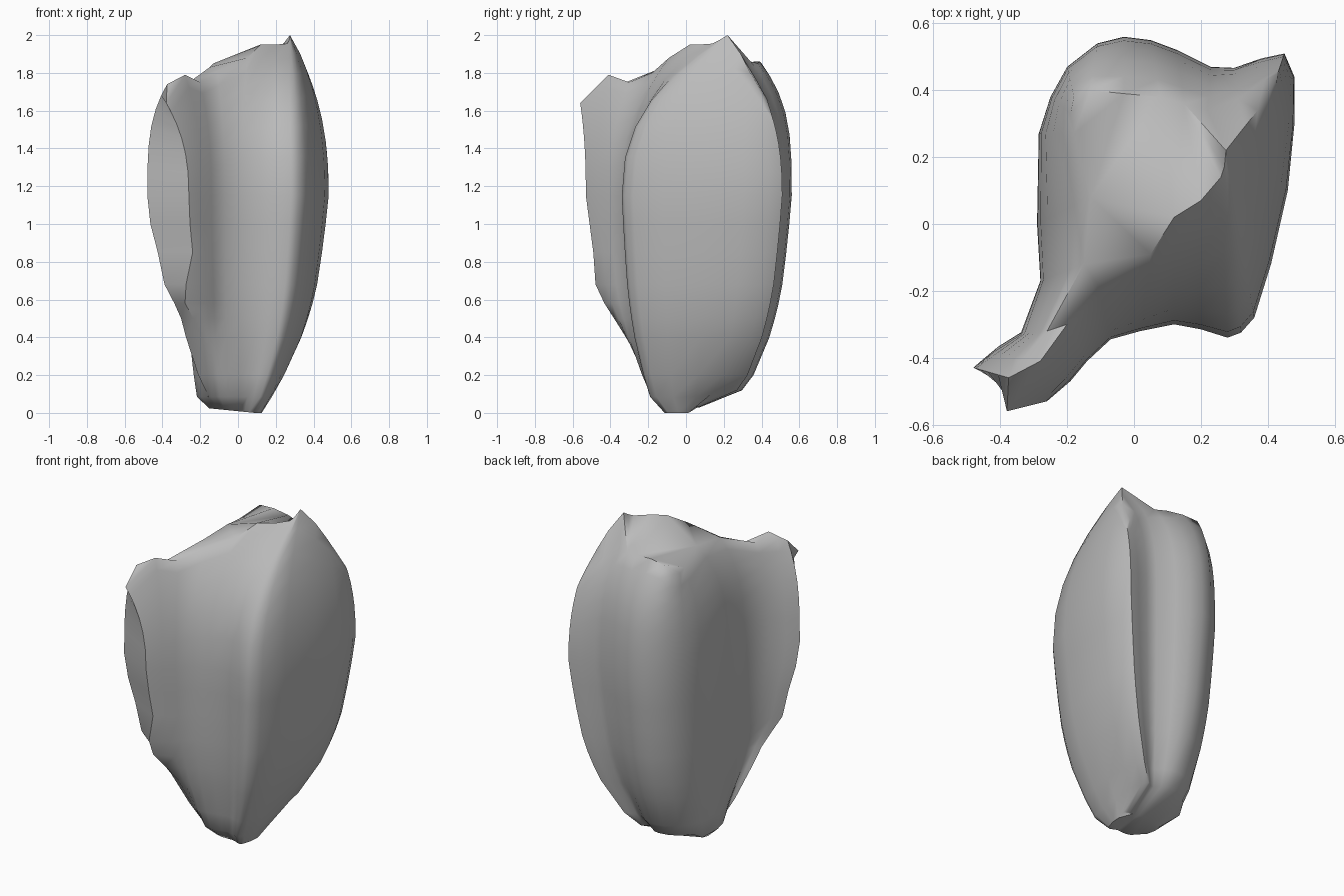
import bpy, bmesh, math

cube = bpy.data.objects.get("Cube")
if cube:
    bpy.data.objects.remove(cube, do_unlink=True)

MID_Z = 1.15
# Widest cross-section, counter-clockwise from the tip of the fin
outline = [(-.48, -.43), (-.26, -.53), (-.19, -.47), (-.14, -.41), (-.07, -.345),
           (.02, -.32), (.12, -.30), (.2, -.315), (.28, -.34), (.32, -.325), (.36, -.28),
           (.41, -.12), (.46, .1), (.48, .3), (.48, .44), (.45, .51),
           (.38, .495), (.30, .467), (.23, .47), (.13, .52), (.05, .55), (-.03, .56),
           (-.11, .54), (-.2, .47), (-.25, .38), (-.285, .27), (-.29, 0), (-.28, -.17),
           (-.34, -.33), (-.42, -.38)]
# Broken upper rim, one point for each outline point
rim = [(-.375, -.46, 1.74), (-.38, -.56, 1.64), (-.28, -.41, 1.79), (-.2, -.3, 1.75),
       (-.11, -.18, 1.80), (.05, -.09, 1.88), (.12, .02, 1.95), (.2, .07, 1.95),
       (.26, .14, 1.955), (.27, .17, 1.97), (.275, .195, 1.985), (.275, .22, 2.0),
       (.33, .29, 1.9), (.37, .34, 1.8), (.41, .40, 1.68), (.43, .45, 1.59),
       (.39, .43, 1.66), (.31, .375, 1.76), (.22, .34, 1.82), (.15, .36, 1.84),
       (.08, .38, 1.85), (-.03, .39, 1.86), (-.13, .40, 1.85), (-.18, .38, 1.80),
       (-.19, .33, 1.79), (-.18, .27, 1.80), (-.13, .08, 1.85), (-.15, -.12, 1.83),
       (-.26, -.32, 1.75), (-.34, -.41, 1.75)]

# Height, inward taper of the body, inward taper of the fin in x and in y
taper = [(.2, .77, .83, .83), (.4, .45, .63, .54), (.5, .34, .55, .38),
         (.58, .265, .44, .25), (.68, .19, .28, .13), (.85, .11, .17, .10),
         (1.0, .05, .05, .05)]


def base_point(x, y):
    bx = x * (.42 - .3 * max(y, 0)) if x > 0 else max(x * .75, -.22)
    by = y * .53 if y > 0 else max(y * .56, -.19)
    push = max(0, -.28 - bx - by) / 2  # bevel below the fin
    return bx + push, by + push, .12 if by > .15 else .085


def fin_weight(x, y):
    t = min(max((-x - y - .45) / .35, 0), 1)
    return t * t * (3 - 2 * t)


def mix(a, b, t):
    return a + (b - a) * t


# Rings from the foot up to the rim
base = [base_point(x, y) for x, y in outline]
rings = [[(x * .7, y * (.25 if y > 0 else .6), max(.009 - .07 * x, 0) if y < .1 else .03)
          for x, y, z in base], base]
for z, body, fin_x, fin_y in taper:
    ring = []
    for i, (x, y) in enumerate(outline):
        w = fin_weight(x, y)
        px = mix(x, base[i][0], mix(body, fin_x, w))
        py = mix(y, base[i][1], mix(body, fin_y, w))
        if i == 1:  # fin end face narrows to a point
            px -= .08 * max(0, 1 - abs(z - .6) / .2)
        ring.append((px, py, z))
    rings.append(ring)
rings.append([(x, y, MID_Z) for x, y in outline])
for u in (.25, .45, .62, .77, .9):
    ring = []
    for i, ((x, y), top) in enumerate(zip(outline, rim)):
        # Fin tip, back and left shoulders are rounder than the other sides
        f = u ** (3.4 if i == 0 or (x < .32 and y > -.2) else 2.4)
        ring.append((mix(x, top[0], f), mix(y, top[1], f), mix(MID_Z, top[2], u)))
    rings.append(ring)
rings.append(rim)

# Skin the rings and close both ends
bm = bmesh.new()
rows = [[bm.verts.new(p) for p in ring] for ring in rings]
n = len(outline)
for low, high in zip(rows, rows[1:]):
    for i in range(n):
        j = (i + 1) % n
        bm.faces.new((low[i], low[j], high[j], high[i]))
caps = [bm.faces.new(rows[0][::-1]), bm.faces.new(rows[-1])]
bmesh.ops.triangulate(bm, faces=caps, ngon_method='BEAUTY')
bmesh.ops.remove_doubles(bm, verts=bm.verts, dist=.002)
bmesh.ops.recalc_face_normals(bm, faces=bm.faces)
mesh = bpy.data.meshes.new("stone_body")
bm.to_mesh(mesh)
bm.free()
stone = bpy.data.objects.new("stone_body", mesh)
bpy.context.collection.objects.link(stone)

# Plain grey stone
grey = bpy.data.materials.new("stone_grey")
grey.use_nodes = True
colour = (.5, .5, .5, 1)
grey.diffuse_color = colour
grey.node_tree.nodes["Principled BSDF"].inputs["Base Color"].default_value = colour
mesh.materials.append(grey)

# Smooth sides with crisp broken edges
bpy.ops.object.select_all(action='DESELECT')
stone.select_set(True)
bpy.context.view_layer.objects.active = stone
bpy.ops.object.shade_smooth_by_angle(angle=math.radians(50))
